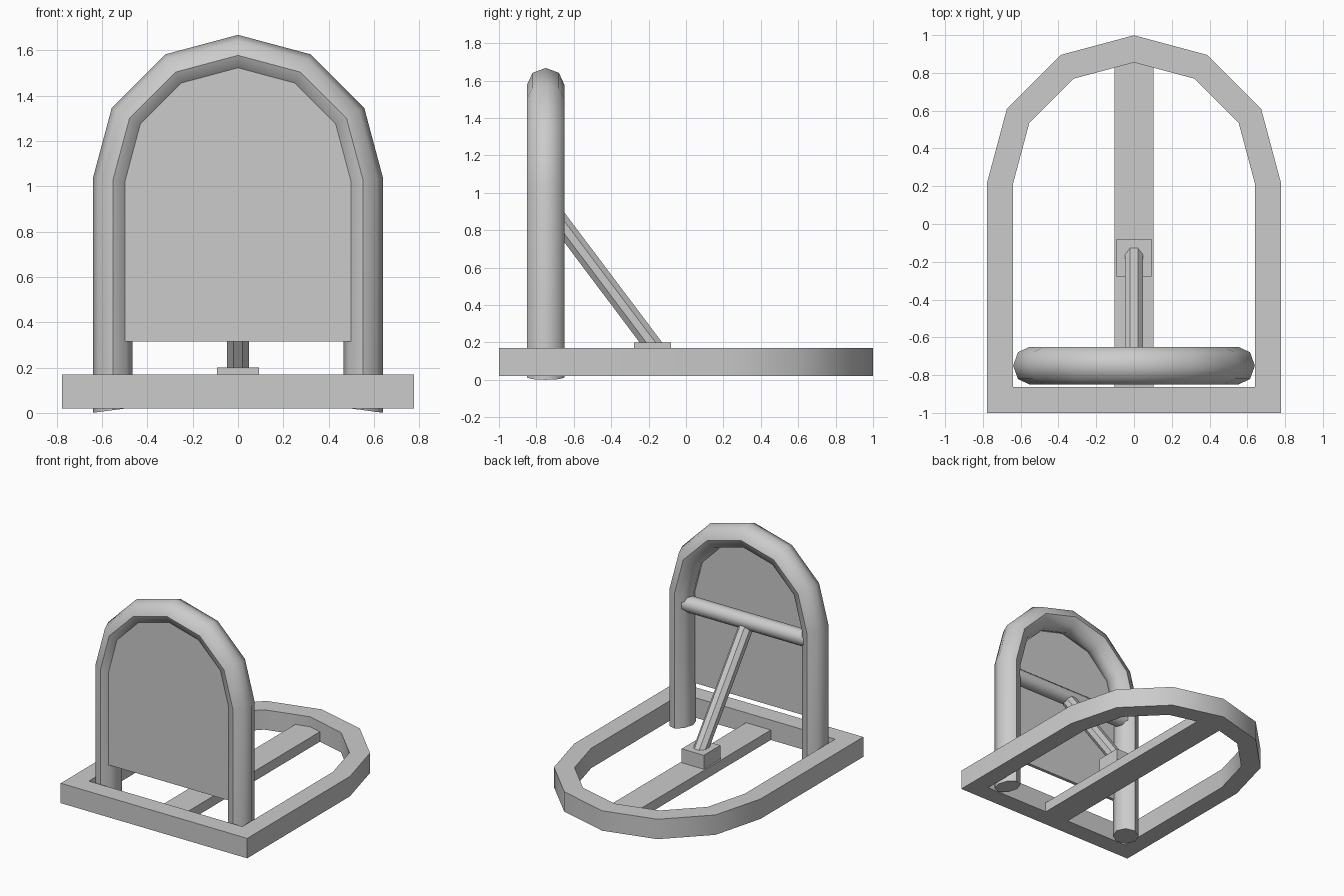
import bpy, bmesh
from math import cos, sin, radians, pi
from mathutils import Vector

if "Cube" in bpy.data.objects:
    bpy.data.objects.remove(bpy.data.objects["Cube"])


def make(name, rings, closed=False, smooth=None):
    """Skin a list of equal-length vertex rings; cap the ends or close the loop."""
    bm = bmesh.new()
    vs = [[bm.verts.new(p) for p in r] for r in rings]
    n = len(vs[0])
    pairs = list(zip(vs, vs[1:])) + ([(vs[-1], vs[0])] if closed else [])
    for a, b in pairs:
        for i in range(n):
            j = (i + 1) % n
            bm.faces.new((a[i], a[j], b[j], b[i]))
    if not closed:
        bm.faces.new(vs[0])
        bm.faces.new(vs[-1])
    bmesh.ops.recalc_face_normals(bm, faces=bm.faces)
    me = bpy.data.meshes.new(name)
    bm.to_mesh(me)
    bm.free()
    ob = bpy.data.objects.new(name, me)
    bpy.context.collection.objects.link(ob)
    if smooth:
        bpy.ops.object.select_all(action='DESELECT')
        bpy.context.view_layer.objects.active = ob
        ob.select_set(True)
        bpy.ops.object.shade_smooth_by_angle(angle=radians(smooth))
    return ob


def arch(r, centre, low):
    """Arch outline: two straight legs and a half 12-gon."""
    pts = [(r * cos(i * pi / 6), centre + r * sin(i * pi / 6)) for i in range(7)]
    return [(r, low)] + pts + [(-r, low)]


def rod(name, p, q, r, smooth=None, sides=8):
    p, q = Vector(p), Vector(q)
    d = (q - p).normalized()
    u = d.cross(Vector((0, 0, 1))).normalized()
    if u.x == 0:
        v = d.cross(u)
    v = d.cross(u)
    angs = [(i + 0.5) * 2 * pi / sides for i in range(sides)]
    return make(name, [[c + r * (cos(a) * u + sin(a) * v) for a in angs]
                       for c in (p, q)], smooth=smooth)


# Flat base frame with arched back end
Z0, Z1 = 0.02, 0.17
outer, inner = arch(0.777, 0.222, -1.0), arch(0.64, 0.215, -0.862)
make("base_frame", [[(x, y, z) for x, y in o] for o, z in
                    ((outer, Z0), (outer, Z1), (inner, Z1), (inner, Z0))],
     closed=True, smooth=35)

# Centre rail along the base, end cut to fit the arch
rail = [(-0.103, -0.862), (0.103, -0.862), (0.103, 0.828), (0, 0.855), (-0.103, 0.828)]
make("centre_rail", [[(x, y, z) for x, y in rail] for z in (Z0, 0.095)])

# Block that holds the strut foot
block = [(-0.092, -0.277), (0.092, -0.277), (0.092, -0.08), (-0.092, -0.08)]
make("strut_block", [[(x, y, z) for x, y in block] for z in (0.095, 0.2)])

# Upright tubular arch, mitred at each bend
Y, R, CZ = -0.75, 0.5525, 1.025
path = arch(R, CZ, 0.012)
normals = [-7.5, 7.5, 30, 60, 90, 120, 150, 172.5, 187.5]
rings = []
for (x, z), deg in zip(path, normals):
    n = radians(deg)
    s = 0.0875 / cos(radians(7.5 if abs(deg - 90) > 75 else 15))
    rings.append([(x + s * cos(a) * cos(n), Y + 0.1 * sin(a), z + s * cos(a) * sin(n))
                  for a in (i * pi / 4 for i in range(8))])
make("upright_arch_tube", rings, smooth=50)

# Thin panel filling the arch
panel = arch(0.52, 1.02, 0.315)
make("back_panel", [[(x, y, z) for x, z in panel] for y in (-0.825, -0.8)])

# Cross bar behind the panel and diagonal strut
rod("cross_bar", (-0.55, -0.727, 0.94), (0.55, -0.727, 0.94), 0.06, smooth=50)
rod("diagonal_strut", (0, -0.727, 0.917), (0, -0.15, 0.15), 0.052)
